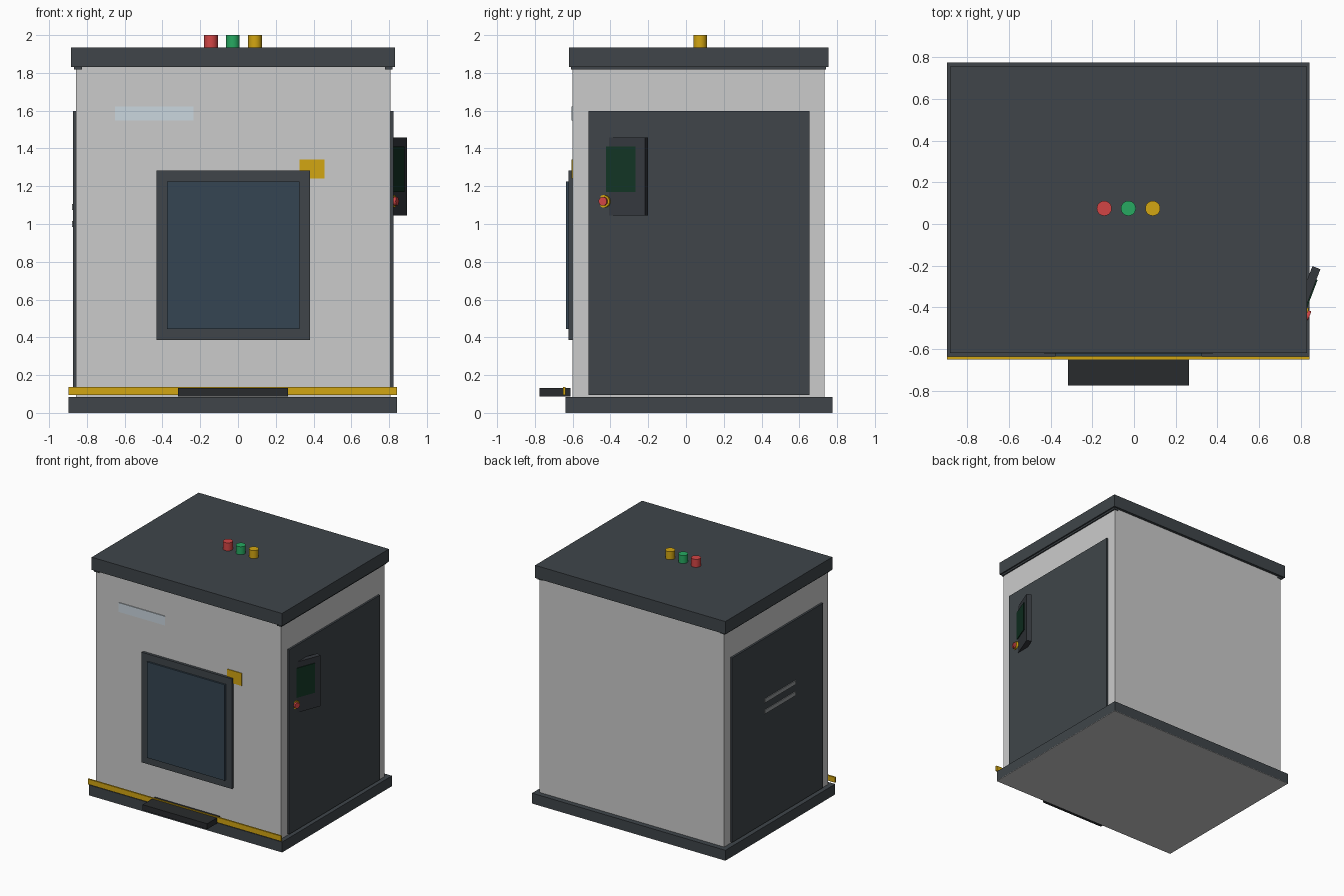
import bpy
import math
from mathutils import Matrix, Vector

if "Cube" in bpy.data.objects:
    bpy.data.objects.remove(bpy.data.objects["Cube"])


def material(name, rgb):
    m = bpy.data.materials.new(name)
    m.diffuse_color = (*rgb, 1)
    m.use_nodes = True
    m.node_tree.nodes["Principled BSDF"].inputs["Base Color"].default_value = m.diffuse_color
    return m


DARK = material("dark_metal", (0.05, 0.06, 0.068))
BLACK = material("black_rubber", (0.022, 0.024, 0.026))
CASE = material("panel_case", (0.035, 0.04, 0.048))
GLASS = material("window_glass", (0.035, 0.06, 0.085))
SCREEN = material("screen_green", (0.006, 0.035, 0.018))
PALE = material("pale_plate", (0.6, 0.68, 0.74))
STEEL = material("steel", (0.3, 0.32, 0.33))
YELLOW = material("yellow", (0.65, 0.38, 0.006))
RED = material("red", (0.65, 0.06, 0.06))
GREEN = material("green", (0.02, 0.4, 0.12))


def finish(name, mat, frame):
    ob = bpy.context.object
    ob.name = name
    if mat:
        ob.data.materials.append(mat)
    if frame:
        ob.matrix_world = frame @ ob.matrix_basis
    return ob


def box(name, x, y, z, mat=None, frame=None):
    """Box from (min, max) ranges, optionally inside a local frame."""
    lo, hi = Vector((x[0], y[0], z[0])), Vector((x[1], y[1], z[1]))
    bpy.ops.mesh.primitive_cube_add(size=1, location=(lo + hi) / 2)
    bpy.context.object.scale = hi - lo
    return finish(name, mat, frame)


def cylinder(name, radius, depth, loc, mat, rot=(0, 0, 0), frame=None):
    bpy.ops.mesh.primitive_cylinder_add(vertices=24, radius=radius, depth=depth,
                                        location=loc, rotation=rot)
    bpy.ops.object.shade_smooth_by_angle()
    return finish(name, mat, frame)


# Enclosure: base, body, roof
box("foot_plate", (-0.897, 0.843), (-0.637, 0.775), (0, 0.003))
box("base", (-0.897, 0.843), (-0.637, 0.775), (0.003, 0.085), DARK)
box("body", (-0.857, 0.807), (-0.60, 0.733), (0.08, 1.84))
box("roof", (-0.883, 0.83), (-0.62, 0.755), (1.832, 1.935), DARK)

# Side strips under the roof and side doors
for side, x_lip, x_door in (("left", (-0.868, -0.825), (-0.873, -0.85)),
                            ("right", (0.778, 0.818), (0.80, 0.822))):
    box(side + "_roof_strip", x_lip, (-0.61, 0.74), (1.818, 1.84), DARK)
    box(side + "_door", x_door, (-0.515, 0.653), (0.095, 1.597), DARK)

# Vent slats on the left door
for i, z in enumerate((1.0, 1.09)):
    box(f"vent_slat_{i}", (-0.879, -0.865), (-0.16, 0.24), (z - 0.016, z + 0.016), STEEL)

# Front window and plates
box("window_frame", (-0.432, 0.38), (-0.622, -0.59), (0.387, 1.283), DARK)
box("window_pane", (-0.376, 0.326), (-0.636, -0.61), (0.445, 1.225), GLASS)
box("name_plate", (-0.65, -0.235), (-0.606, -0.59), (1.547, 1.622), PALE)
box("warning_plate", (0.326, 0.457), (-0.606, -0.59), (1.24, 1.342), YELLOW)

# Front step and safety strip
box("front_step", (-0.317, 0.265), (-0.775, -0.612), (0.087, 0.132), BLACK)
box("safety_strip", (-0.897, 0.843), (-0.65, -0.637), (0.095, 0.138), YELLOW)

# Signal lamps on the roof
for name, x, mat in (("red", -0.143, RED), ("green", -0.027, GREEN), ("yellow", 0.09, YELLOW)):
    cylinder(name + "_lamp", 0.036, 0.075, (x, 0.075, 1.9625), mat)

# Angled control panel: local x points outward, local y runs along its width
panel = Matrix.Translation((0.895, -0.217, 0)) @ Matrix.Rotation(math.radians(-21), 4, 'Z')
facing = (0, math.pi / 2, 0)
box("control_panel", (-0.041, 0), (-0.28, 0), (1.045, 1.458), CASE, panel)
box("control_screen", (-0.01, 0.006), (-0.226, -0.053), (1.17, 1.41), SCREEN, panel)
cylinder("button_collar", 0.033, 0.025, (0.004, -0.228, 1.12), YELLOW, facing, panel)
cylinder("stop_button", 0.023, 0.04, (0.012, -0.228, 1.12), RED, facing, panel)
